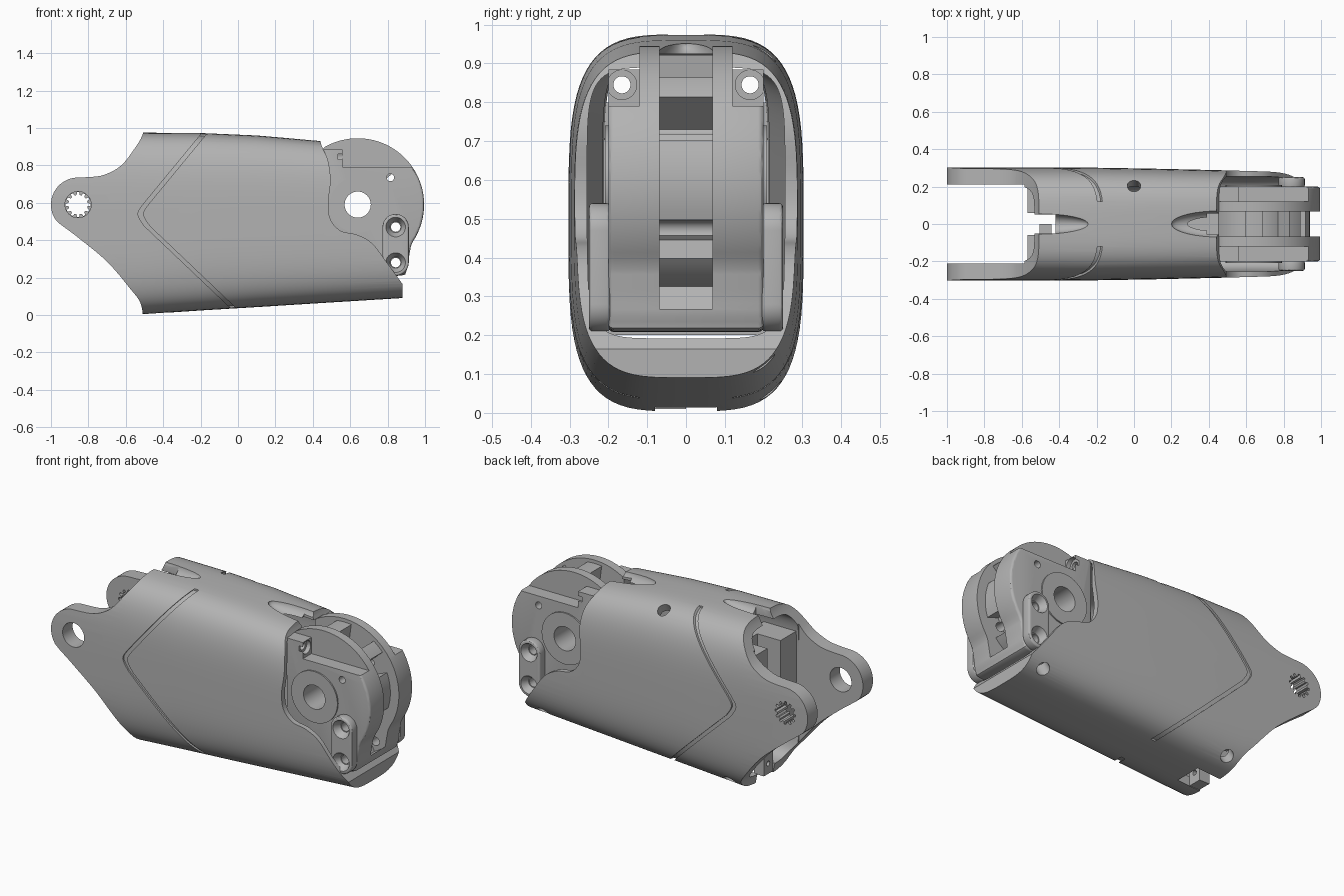
import bpy, bmesh, math
from mathutils import Vector

if "Cube" in bpy.data.objects:
    bpy.data.objects.remove(bpy.data.objects["Cube"], do_unlink=True)

grey = bpy.data.materials.new("light_grey")
grey.use_nodes = True
grey.diffuse_color = (0.45, 0.45, 0.45, 1)
grey.node_tree.nodes["Principled BSDF"].inputs["Base Color"].default_value = (0.45, 0.45, 0.45, 1)


def make(name, bm):
    bmesh.ops.recalc_face_normals(bm, faces=bm.faces)
    mesh = bpy.data.meshes.new(name)
    bm.to_mesh(mesh)
    bm.free()
    mesh.materials.append(grey)
    ob = bpy.data.objects.new(name, mesh)
    bpy.context.collection.objects.link(ob)
    return ob


def bridge(name, rings):
    """Closed solid through a list of matching point rings."""
    bm = bmesh.new()
    vs = [[bm.verts.new(p) for p in r] for r in rings]
    n = len(vs[0])
    for a, b in zip(vs, vs[1:]):
        for i in range(n):
            j = (i + 1) % n
            bm.faces.new((a[i], a[j], b[j], b[i]))
    bm.faces.new(vs[0])
    bm.faces.new(vs[-1])
    return make(name, bm)


def prism(name, pts, y0, y1):
    """Side profile (x, z) extruded across the width."""
    return bridge(name, [[(x, y, z) for x, z in pts] for y in (y0, y1)])


def box(name, x, y, z):
    return prism(name, [(x[0], z[0]), (x[1], z[0]), (x[1], z[1]), (x[0], z[1])], *y)


def rod(name, centre, axis, r, length, r2=None):
    bm = bmesh.new()
    bmesh.ops.create_cone(bm, cap_ends=True, segments=40, radius1=r,
                          radius2=r if r2 is None else r2, depth=length)
    rot = Vector((0, 0, 1)).rotation_difference(Vector(axis)).to_matrix()
    bmesh.ops.rotate(bm, verts=bm.verts, matrix=rot)
    bmesh.ops.translate(bm, verts=bm.verts, vec=centre)
    return make(name, bm)


def ellipsoid(name, centre, radii):
    bm = bmesh.new()
    bmesh.ops.create_uvsphere(bm, u_segments=40, v_segments=24, radius=1)
    bmesh.ops.scale(bm, verts=bm.verts, vec=radii)
    bmesh.ops.translate(bm, verts=bm.verts, vec=centre)
    return make(name, bm)


def apply(ob, mod):
    with bpy.context.temp_override(object=ob, active_object=ob, selected_objects=[ob]):
        bpy.ops.object.modifier_apply(modifier=mod.name)


def boolean(ob, cutter, op="DIFFERENCE"):
    mod = ob.modifiers.new("cut", "BOOLEAN")
    mod.operation, mod.object, mod.solver = op, cutter, "EXACT"
    apply(ob, mod)
    bpy.data.objects.remove(cutter, do_unlink=True)


def bevel(ob, width, segments=3):
    mod = ob.modifiers.new("bevel", "BEVEL")
    mod.width, mod.segments, mod.angle_limit = width, segments, math.radians(50)
    apply(ob, mod)


def arc(cx, cz, r, a0, a1, n=24):
    ts = [math.radians(a0 + (a1 - a0) * i / n) for i in range(n + 1)]
    return [(cx + r * math.cos(t), cz + r * math.sin(t)) for t in ts]


def smooth(pts, steps=6):
    """Catmull-Rom curve through the points."""
    p = [Vector(q) for q in [pts[0]] + pts + [pts[-1]]]
    out = []
    for a, b, c, d in zip(p, p[1:], p[2:], p[3:]):
        for i in range(steps):
            t = i / steps
            out.append(tuple(0.5 * (2 * b + (c - a) * t + (2 * a - 5 * b + 4 * c - d) * t * t
                                    + (3 * b - a - 3 * c + d) * t ** 3)))
    return out + [pts[-1]]


def section(x, hw, zb, zt, n):
    ring = []
    for i in range(80):
        t = math.tau * (i + 0.5) / 80
        c, s = math.cos(t), math.sin(t)
        ring.append((x, hw * math.copysign(abs(c) ** (2 / n), c),
                     (zb + zt) / 2 + (zt - zb) / 2 * math.copysign(abs(s) ** (2 / n), s)))
    return ring


# Outer hull stations: x, half width, bottom, top
HULL = [(-1.02, .303, .004, .975), (-.5, .303, .004, .975), (-.2, .301, .024, .973),
        (.1, .296, .042, .960), (.45, .288, .064, .930), (.92, .275, .093, .880)]


def hull(name, inset=0):
    return bridge(name, [section(x + (inset if x > 0 else -inset), w - inset, b + inset, t - inset, 3.7)
                         for x, w, b, t in HULL])


# Shell trimmed by its side profile
shell = hull("shell")
left = arc(-.855, .59, .145, 95, 215) + smooth(
    [(-.95, .485), (-.85, .41), (-.7, .285), (-.58, .145), (-.52, .06), (-.505, -.05)])
right = smooth([(.88, .165), (.8, .275), (.72, .38), (.64, .428), (.55, .45), (.495, .51),
                (.483, .6), (.495, .72), (.48, .83), (.44, .93), (.42, 1.1)])
neck = smooth([(-.5, 1.1), (-.507, .975), (-.56, .88), (-.63, .795), (-.72, .748), (-.8, .737)])
boolean(shell, prism("trim", left + [(.88, -.05)] + right + neck, -.5, .5), "INTERSECT")

# V-shaped panel grooves on both sides
v_out = [(-.17, 1.0)] + smooth([(-.50, .60), (-.535, .54), (-.50, .475)]) + [(0, 0)]
v_in = [(x + .028, z) for x, z in reversed(v_out)]
for y in ((-.5, -.12), (.12, .5)):
    groove = prism("groove", v_out + v_in, *y)
    boolean(groove, hull("core", .010))
    boolean(shell, groove)

# Hollow inside, fork gap and end notches
boolean(shell, bridge("cavity", [section(*s) for s in (
    (-1.1, .21, .06, .92, 6), (-.5, .21, .06, .92, 6), (.15, .215, .10, .91, 6),
    (.45, .255, .18, .89, 6), (.97, .252, .195, .87, 6))]))
boolean(shell, box("fork_gap", (-1.1, -.585), (-.21, .21), (-.1, 1.1)))
boolean(shell, box("top_notch", (-.7, -.42), (-.05, .05), (.6, 1.1)))
boolean(shell, box("bottom_notch", (-.7, -.36), (-.08, .08), (-.1, .2)))
boolean(shell, ellipsoid("rear_scoop", (-.5, 0, .985), (.26, .055, .06)))
boolean(shell, ellipsoid("front_scoop", (.5, 0, .95), (.3, .075, .07)))
boolean(shell, box("front_notch", (.39, .6), (-.055, .055), (.6, 1.1)))

# Fork holes: round at the front, splined at the back
boolean(shell, rod("round_hole", (-.855, -.3, .59), (0, 1, 0), .07, .4))
spline = []
for k in range(12):
    for off, r in ((-9, .052), (-5, .067), (5, .067), (9, .052)):
        a = math.radians(30 * k + off)
        spline.append((-.855 + r * math.cos(a), .59 + r * math.sin(a)))
boolean(shell, prism("spline_hole", spline, .1, .5))

# Fixing holes along the back corners
for centre, axis in (((0, .2, .92), (0, .45, 1)), ((-.44, .215, .06), (0, -.6, 1)),
                     ((.78, .2, .13), (0, -.6, 1))):
    boolean(shell, rod("fixing_hole", centre, axis, .036, .16))

# Inner bulkhead with a central slot, and the hook below it
bulkhead = box("bulkhead", (-.57, -.36), (-.215, .215), (.2, .8))
boolean(bulkhead, box("slot", (-.7, -.42), (-.06, .06), (0, 1)))
hook = box("hook", (-.505, -.44), (-.082, 0), (.01, .13))
boolean(hook, rod("pin_hole", (-.47, -.04, .07), (1, 0, 0), .014, .3))

# Knuckle block
CX, CZ = .64, .59
knuckle = prism("knuckle", smooth([(.60, .21), (.86, .21), (.9, .235), (.912, .3), (.925, .37)], 4)
                + arc(CX, CZ, .355, -33, 120, 48) + [(.45, .885), (.45, .21)], -.2, .2)
bevel(knuckle, .014)
for s in (-1, 1):
    ys = sorted((s * .12, s * .3))
    boolean(knuckle, box("shoulder", (.56, 1.1), ys, (.79, 1.1)))
    boolean(knuckle, box("tab_top", (.3, .57), ys, (.885, 1.1)))
    boolean(knuckle, rod("tab_hole", (.5, s * .165, .845), (1, 0, 0), .022, .4))
    boolean(knuckle, rod("tab_sink", (.56, s * .165, .845), (1, 0, 0), .038, .05))
boolean(knuckle, prism("channel", arc(CX, CZ, .42, -62, 150, 40)
                       + arc(CX, CZ, .225, 150, -62, 40), -.068, .068))

# Bars and pad bridging the knuckle channel
for name, a0, a1, r in (("rear_bar", 82, 98, .335), ("front_bar", 42, 55, .335),
                        ("centre_pad", -18, 22, .30), ("lower_pad", -62, -40, .30)):
    prism(name, arc(CX, CZ, r, a0, a1, 8) + arc(CX, CZ, .21, a1, a0, 8), -.075, .075)

# Side straps with countersunk screw holes, pivot bosses
SCREWS = ((.843, .47), (.843, .28))
straps = []
for s, side in ((-1, "front"), (1, "back")):
    strap = prism(side + "_strap", arc(.843, .47, .07, 0, 180) + arc(.843, .28, .07, 180, 360),
                  *sorted((s * .195, s * .25)))
    bevel(strap, .01)
    for x, z in SCREWS:
        boolean(strap, rod("screw_hole", (x, s * .2, z), (0, 1, 0), .025, .3))
        boolean(strap, rod("countersink", (x, s * .235, z), (0, s, 0), .03, .05, .058))
    boss = rod(side + "_boss", (CX, s * .2, CZ), (0, 1, 0), .15, .016)
    boolean(boss, rod("boss_hole", (CX, s * .2, CZ), (0, 1, 0), .07, .2))
for (x, z), r in (((CX, CZ), .07), ((.815, .735), .02), (SCREWS[0], .025), (SCREWS[1], .025)):
    boolean(knuckle, rod("cross_hole", (x, 0, z), (0, 1, 0), r, 1))

# Smooth shading with sharp edges kept
for ob in bpy.context.scene.objects:
    ob.select_set(ob.type == "MESH")
bpy.context.view_layer.objects.active = shell
bpy.ops.object.shade_smooth_by_angle(angle=math.radians(30))
